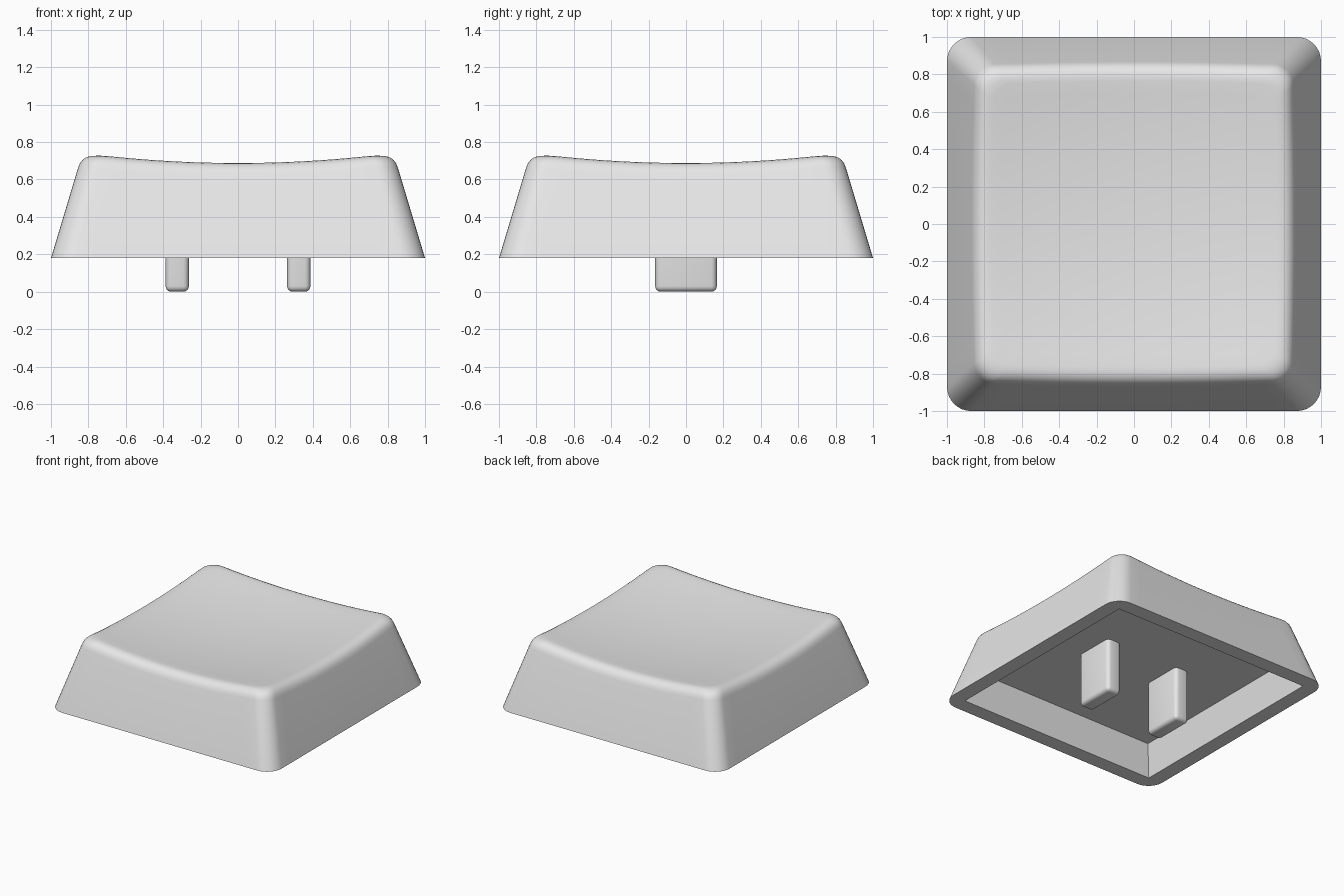
import bpy, bmesh, math
from mathutils import Vector

if "Cube" in bpy.data.objects:
    bpy.data.objects.remove(bpy.data.objects["Cube"])

BASE_Z, TAPER = 0.18, 0.30
CORNER_SEGS, SIDE_SEGS, FILLET_SEGS, DISH_RINGS = 8, 18, 6, 12

plastic = bpy.data.materials.new("light grey plastic")
plastic.diffuse_color = (0.8, 0.8, 0.8, 1)
plastic.use_nodes = True
plastic.node_tree.nodes["Principled BSDF"].inputs["Base Color"].default_value = plastic.diffuse_color


def outline(half, radius):
    """Points around a rounded square, always the same count."""
    pts = []
    for q in range(4):
        a0 = q * math.pi / 2
        ca, sa = round(math.cos(a0)), round(math.sin(a0))
        c = half - radius
        quarter = [(half, -c + 2 * c * i / SIDE_SEGS) for i in range(SIDE_SEGS)]
        for i in range(CORNER_SEGS):
            a = math.pi / 2 * i / CORNER_SEGS
            quarter.append((c + radius * math.cos(a), c + radius * math.sin(a)))
        pts += [(x * ca - y * sa, x * sa + y * ca) for x, y in quarter]
    return pts


UNIT = outline(1, 0.13)


def dish(x, y):
    return 0.64 + 0.08 * (x * x + y * y)


def wall_half(z):
    return 1 - TAPER * (z - BASE_Z)


def at(u, half, z=None):
    x, y = u[0] * half, u[1] * half
    return Vector((x, y, dish(x, y) if z is None else z))


def finish(name, bm):
    mesh = bpy.data.meshes.new(name)
    bmesh.ops.recalc_face_normals(bm, faces=bm.faces)
    bm.to_mesh(mesh)
    bm.free()
    obj = bpy.data.objects.new(name, mesh)
    bpy.context.collection.objects.link(obj)
    mesh.materials.append(plastic)
    bpy.ops.object.select_all(action='DESELECT')
    obj.select_set(True)
    bpy.context.view_layer.objects.active = obj
    bpy.ops.object.shade_smooth_by_angle(angle=math.radians(35))
    return obj


# Cap: rings from the hollow's ceiling, round the rim, up the walls, into the dish
rings = [[Vector((x, y, 0.43)) for x, y in outline(0.83, 0)],
         [Vector((x, y, BASE_Z)) for x, y in outline(0.88, 0)],
         [at(u, 1, BASE_Z) for u in UNIT]]
fillet = [[] for _ in range(FILLET_SEGS + 1)]
tops = [[] for _ in range(DISH_RINGS - 1)]
for u in UNIT:
    half = 0.84
    for _ in range(8):
        half = wall_half(at(u, half).z)
    edge = at(u, half)
    low = at(u, wall_half(edge.z - 0.075), edge.z - 0.075)
    high = at(u, half - 0.08)
    for i, ring in enumerate(fillet):
        t = i / FILLET_SEGS
        ring.append(low * (1 - t) ** 2 + edge * 2 * t * (1 - t) + high * t * t)
    for i, ring in enumerate(tops):
        ring.append(at(u, (half - 0.08) * (1 - (i + 1) / DISH_RINGS)))
rings += fillet + tops

bm = bmesh.new()
loops = [[bm.verts.new(p) for p in ring] for ring in rings]
n = len(UNIT)
for a, b in zip(loops, loops[1:]):
    for i in range(n):
        j = (i + 1) % n
        bm.faces.new((a[i], a[j], b[j], b[i]))
for loop, z in ((loops[0], 0.43), (loops[-1], dish(0, 0))):
    centre = bm.verts.new((0, 0, z))
    for i in range(n):
        bm.faces.new((loop[i], loop[(i + 1) % n], centre))
bmesh.ops.remove_doubles(bm, verts=bm.verts, dist=0.0001)
finish("key_cap", bm)

# Two rounded prongs under the cap
for side, x in (("left", -0.325), ("right", 0.325)):
    bm = bmesh.new()
    bmesh.ops.create_cube(bm, size=1)
    for v in bm.verts:
        v.co = (x + v.co.x * 0.125, v.co.y * 0.33, 0.0 if v.co.z < 0 else 0.44)
    edges = [e for e in bm.edges if min(v.co.z for v in e.verts) < 0.1]
    bmesh.ops.bevel(bm, geom=edges, offset=0.03, segments=4, profile=0.5,
                    affect='EDGES')
    finish(side + "_prong", bm)
